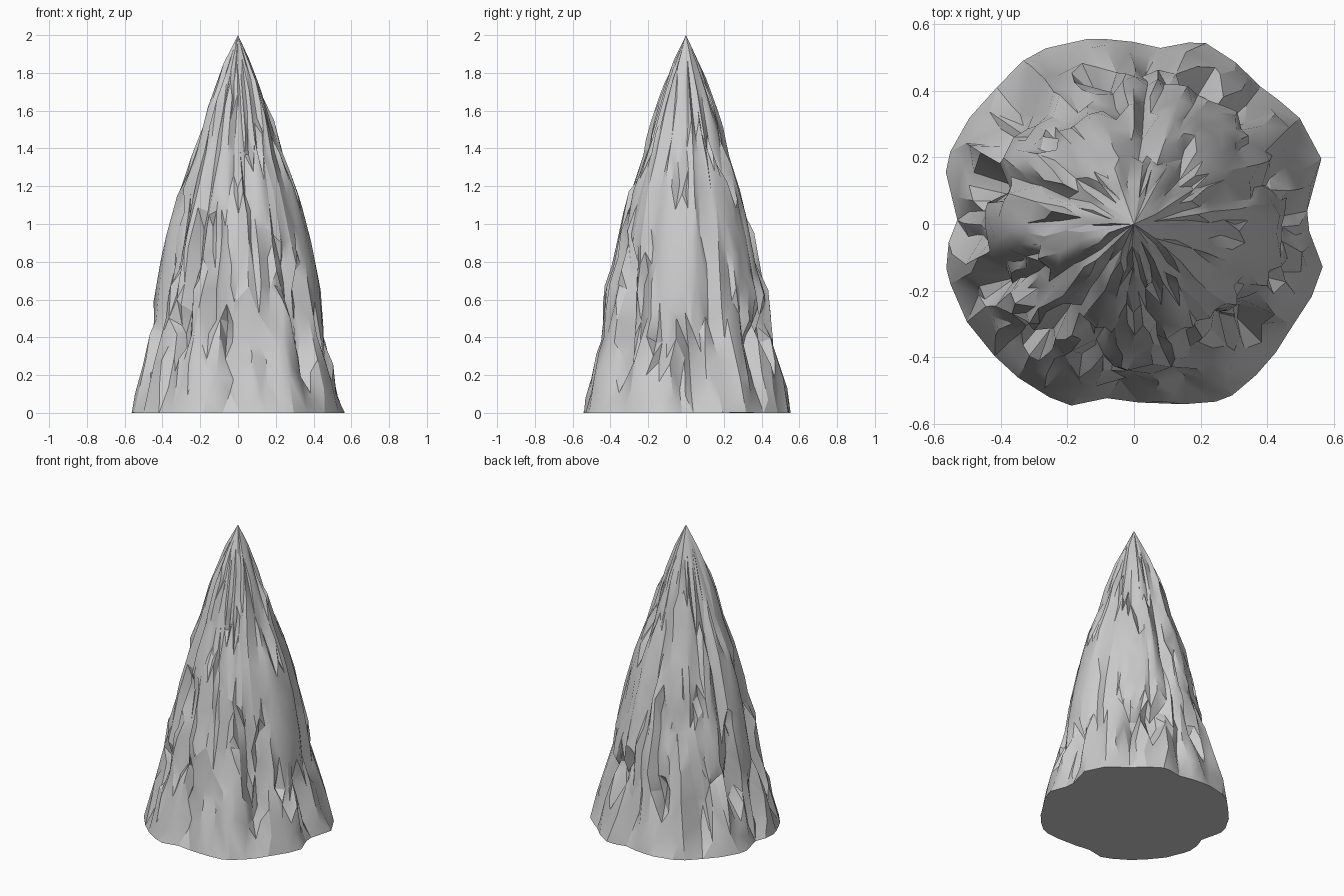
import bpy, bmesh, math, random
from mathutils import Vector, noise

if "Cube" in bpy.data.objects:
    bpy.data.objects.remove(bpy.data.objects["Cube"])

random.seed(7)
COLS, ROWS = 84, 20

# footprint outline: angle in degrees, radius
FOOT = [(2, .50), (18, .588), (31, .583), (46, .552), (69, .579), (82, .525), (106, .568),
        (122, .588), (137, .573), (162, .588), (178, .52), (192, .573), (209, .573),
        (232, .57), (251, .572), (263, .513), (287, .558), (297, .586), (306, .58),
        (327, .557), (347, .575), (362, .50)]
# outer envelope of the spire: height, radius
SPIRE = [(0, .48), (.4, .455), (.6, .437), (.8, .405), (1, .36), (1.2, .305), (1.4, .23),
         (1.6, .175), (1.8, .1), (1.93, .045), (1.98, .02), (2, 0)]
# how far the skirt keeps the footprint as it rises: height, factor
SKIRT = [(0, 1), (.12, .98), (.25, .92), (.4, .84), (.55, .78), (.74, .68)]
# pointed buttresses: angle, peak height, half width (repeated on the far side)
TEETH = [(-59, .76, 17), (-28, .48, 13), (-5, .42, 13), (14, .46, 12), (36, .66, 13),
         (56, .42, 12), (75, .46, 12), (97, .42, 12)]
# leaning shards of the upper spire: angle, peak height, half width, length
SHARDS = [(-65, 1.12, 18, .7), (115, 1.12, 18, .7), (5, 1.3, 16, .9), (183, 1.3, 16, .9)]
for k in range(44):
    top = .8 + 1.2 * random.random()
    SHARDS.append((k * 360 / 44 * 5 + random.uniform(-6, 6), top,
                   random.uniform(7, 12) * (1 + .7 * max(0, top - 1)), random.uniform(.6, 1)))


def lerp_table(table, t):
    for (a, ra), (b, rb) in zip(table, table[1:]):
        if t <= b:
            return ra + (rb - ra) * max(0, (t - a) / (b - a))
    return table[-1][1]


def turn(a, b, period=360):
    return abs((a - b + period / 2) % period - period / 2)


def radius(deg, z):
    a = math.radians(deg)
    p = Vector((math.cos(a) * 6, math.sin(a) * 6, z * 1.1))
    rough = abs(noise.noise(p))
    env = lerp_table(SPIRE, z)
    # spire core with vertical grooves
    best = .91 - .2 * rough
    # shards stand proud of the core
    for ang, top, width, length in SHARDS:
        d = turn(deg, ang) / width
        if d < 1 and top - length < z < top - .5 * d * length:
            best = max(best, 1.025 - .16 * d * d - .08 * rough)
    # the wall sinks in behind the two tall buttresses
    d = turn(deg, -59, 180) / 22
    if d < 1 and z < .95:
        best -= .05 * (1 - d)
    r = env * best * (1 - .05 * abs(math.sin(a)) * (.7 < z < 1.4))
    # skirt of buttresses around the foot
    foot = lerp_table(FOOT, (deg - 2) % 360 + 2) * lerp_table(SKIRT, z)
    for ang, top, width in TEETH:
        d = turn(deg, ang, 180) / width
        if d < 1.15 and z < top - (top - .16) * d ** 1.3:
            cut = min(1, z / .12)
            r = max(r, foot * (1.01 - cut * (.09 * d * d + .12 * rough)))
    return max(r, foot) if z == 0 else r


bm = bmesh.new()
rings = []
for j in range(ROWS):
    ring = []
    for i in range(COLS):
        t = j / ROWS
        z = 1.95 * t
        deg = 360 * i / COLS
        if j:
            z += random.uniform(-.035, .035) * (1 - .6 * t)
            deg += random.uniform(-1.4, 1.4)
        r = radius(deg, z)
        a = math.radians(deg)
        ring.append(bm.verts.new((r * math.cos(a), r * math.sin(a), z)))
    rings.append(ring)
tip = bm.verts.new((0, 0, 2))

# irregular triangulated flanks
for lo, hi in zip(rings, rings[1:]):
    for i in range(COLS):
        k = (i + 1) % COLS
        a, b, c, d = lo[i], lo[k], hi[k], hi[i]
        if (a.co - c.co).length < (b.co - d.co).length:
            bm.faces.new((a, b, c))
            bm.faces.new((a, c, d))
        else:
            bm.faces.new((a, b, d))
            bm.faces.new((b, c, d))
for i in range(COLS):
    bm.faces.new((rings[-1][i], rings[-1][(i + 1) % COLS], tip))
# flat underside
bm.faces.new(list(reversed(rings[0])))
bmesh.ops.recalc_face_normals(bm, faces=bm.faces)

mesh = bpy.data.meshes.new("rock_spire")
bm.to_mesh(mesh)
bm.free()
rock = bpy.data.objects.new("rock_spire", mesh)
bpy.context.collection.objects.link(rock)

# simplify into larger chiselled facets
mod = rock.modifiers.new("facets", 'DECIMATE')
mod.ratio = .42
bpy.context.view_layer.objects.active = rock
rock.select_set(True)
bpy.ops.object.modifier_apply(modifier=mod.name)
bpy.ops.object.shade_smooth_by_angle(angle=math.radians(28))
